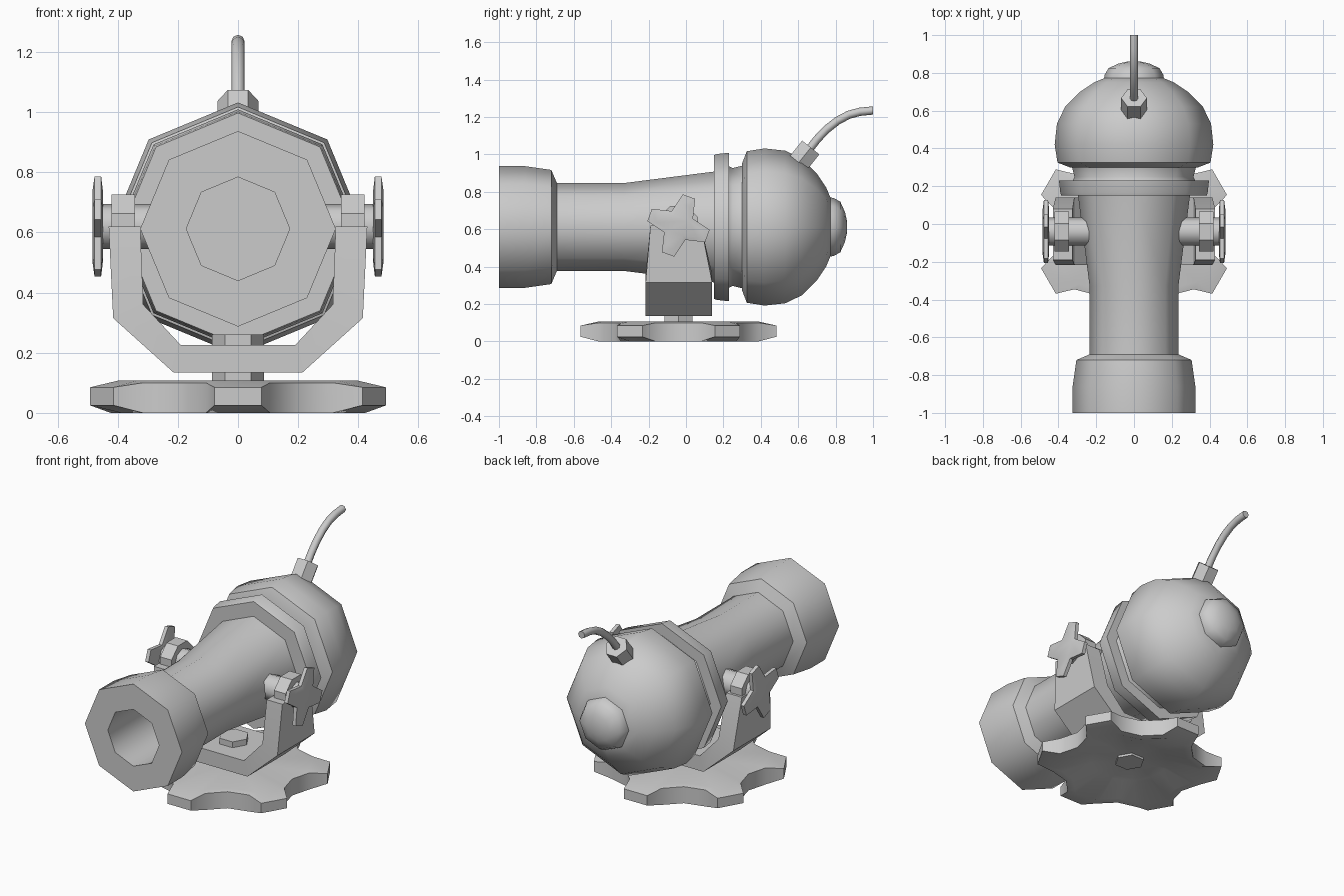
import bpy
import bmesh
from math import sin, cos, pi, radians
from mathutils import Vector

if "Cube" in bpy.data.objects:
    bpy.data.objects.remove(bpy.data.objects["Cube"], do_unlink=True)

grey = bpy.data.materials.new("plain grey")
grey.use_nodes = True
grey.diffuse_color = (0.6, 0.6, 0.6, 1)
grey.node_tree.nodes["Principled BSDF"].inputs["Base Color"].default_value = (0.6, 0.6, 0.6, 1)

PIVOT_Y = -0.04   # shared axis of base, yoke and knobs
AXIS_Z = 0.612    # height of the lamp axis


def loft(name, rings, smooth=50):
    """Skin a list of equally sized point rings and cap both ends."""
    bm = bmesh.new()
    loops = [[bm.verts.new(p) for p in ring] for ring in rings]
    n = len(loops[0])
    for a, b in zip(loops, loops[1:]):
        for i in range(n):
            j = (i + 1) % n
            bm.faces.new((a[i], a[j], b[j], b[i]))
    bm.faces.new(loops[0])
    bm.faces.new(loops[-1])
    bmesh.ops.recalc_face_normals(bm, faces=bm.faces)
    mesh = bpy.data.meshes.new(name)
    bm.to_mesh(mesh)
    bm.free()
    mesh.materials.append(grey)
    mesh.shade_smooth()
    mesh.set_sharp_from_angle(angle=radians(smooth))
    obj = bpy.data.objects.new(name, mesh)
    bpy.context.collection.objects.link(obj)
    return obj


def circle(centre, u, v, r, n):
    """Ring of n points around centre in the plane of u and v."""
    c, u, v = Vector(centre), Vector(u), Vector(v)
    return [c + u * r * cos(2 * pi * i / n) + v * r * sin(2 * pi * i / n) for i in range(n)]


X, Y, Z = (1, 0, 0), (0, 1, 0), (0, 0, 1)


def lathe(name, profile):
    """Eight-sided turned part along the lamp axis, from (y, radius) pairs."""
    return loft(name, [circle((0, y, AXIS_Z), X, Z, r, 8) for y, r in profile])


def rod(name, x, y, z0, z1, r, n=6):
    return loft(name, [circle((x, y, z), X, Y, r, n) for z in (z0, z1)])


# Lamp barrel with a hollow muzzle
lathe("barrel", [(-0.45, 0.172), (-1, 0.172), (-1, 0.325), (-0.86, 0.325), (-0.72, 0.305),
                 (-0.69, 0.235), (-0.33, 0.235), (0.18, 0.3)])

# Rim flange and neck
lathe("flange", [(0.15, 0.25), (0.15, 0.385), (0.165, 0.39), (0.23, 0.397), (0.23, 0.325),
                 (0.25, 0.315), (0.31, 0.33)])

# Round rear housing and its end cap
lathe("rear_housing", [(0.3, 0.28), (0.3, 0.34), (0.325, 0.405), (0.42, 0.42), (0.53, 0.408),
                       (0.62, 0.365), (0.7, 0.285), (0.75, 0.21), (0.775, 0.15)])
lathe("end_cap", [(0.76, 0.16), (0.79, 0.155), (0.825, 0.135), (0.85, 0.08), (0.86, 0.035)])

# Cable socket, tilted backward
axis = Vector((0, 0.62, 0.78)).normalized()
across = Vector(X).cross(axis)
top = Vector((0, 0.667, 1.037))
loft("cable_socket", [circle(top - axis * d, X, across, 0.068, 6) for d in (0.14, 0)])

# Bent cable swept along a short path
path = [Vector((0, y, z)) for y, z in ((0.65, 1.015), (0.7, 1.08), (0.75, 1.133), (0.81, 1.18),
                                       (0.87, 1.212), (0.93, 1.228), (1, 1.235))]
cable = []
for i, p in enumerate(path):
    t = (path[min(i + 1, len(path) - 1)] - path[max(i - 1, 0)]).normalized()
    if i == len(path) - 1:
        t = Vector(Y)
    cable.append(circle(p, X, Vector(X).cross(t), 0.022, 8))
loft("cable", cable)

# U-shaped yoke: outer point, inner point, centre and half depth per section
half = [((0.43, 0.62), (0.325, 0.62), -0.055, 0.135),
        ((0.415, 0.315), (0.315, 0.36), -0.038, 0.178),
        ((0.215, 0.135), (0.19, 0.225), -0.038, 0.178)]
yoke = []
for side, sections in ((1, half), (-1, half[::-1])):
    for (ox, oz), (ix, iz), c, d in sections:
        yoke.append([(side * ox, c - d, oz), (side * ox, c + d, oz),
                     (side * ix, c + d, iz), (side * ix, c - d, iz)])
loft("yoke", yoke, 35)

# Pivot eye, axle and four-armed knob on each side
knob_outline = []
for arm in range(4):
    a = radians(70 + 90 * arm)
    for da, r in ((-12, 0.168), (12, 0.168), (45, 0.085)):
        knob_outline.append((r * cos(a + radians(da)), r * sin(a + radians(da))))

for side, label in ((1, "left"), (-1, "right")):
    eye = [circle((side * x, PIVOT_Y, 0.62), (0, cos(pi / 8), sin(pi / 8)),
                  (0, -sin(pi / 8), cos(pi / 8)), 0.114, 8) for x in (0.343, 0.42)]
    loft(label + "_pivot_eye", eye, 35)
    loft(label + "_axle", [circle((side * x, PIVOT_Y, 0.62), Y, Z, 0.075, 8) for x in (0.2, 0.46)])
    loft(label + "_knob", [[(side * x, PIVOT_Y + s * y, 0.62 + s * z) for y, z in knob_outline]
                           for x, s in ((0.449, 0.7), (0.455, 1), (0.477, 1), (0.484, 0.7))])

# Six-lobed base: outer radius, inset radius, low and high edge per outline point
lobe = [(-14, 0.44, 0.40, 0, 0.1), (-8.5, 0.529, 0.43, 0.025, 0.085),
        (8.5, 0.529, 0.43, 0.025, 0.085), (14, 0.44, 0.40, 0, 0.1), (30, 0.39, 0.36, 0, 0.1)]
outline = [(radians(30 + 60 * k + da), *rest) for k in range(6) for da, *rest in lobe]


def base_ring(radius, height):
    return [(radius(o, i) * cos(a), PIVOT_Y + radius(o, i) * sin(a), height(lo, hi))
            for a, o, i, lo, hi in outline]


loft("base", [
    base_ring(lambda o, i: 0.04, lambda lo, hi: 0.06),
    base_ring(lambda o, i: 0.22, lambda lo, hi: 0.055),
    base_ring(lambda o, i: i * 0.97, lambda lo, hi: 0),
    base_ring(lambda o, i: o, lambda lo, hi: lo),
    base_ring(lambda o, i: o, lambda lo, hi: hi),
    base_ring(lambda o, i: i, lambda lo, hi: 0.107),
    base_ring(lambda o, i: 0.04, lambda lo, hi: 0.107)])

# Hexagonal bolt through base and yoke
rod("yoke_bolt", 0, PIVOT_Y, 0.045, 0.26, 0.086)
